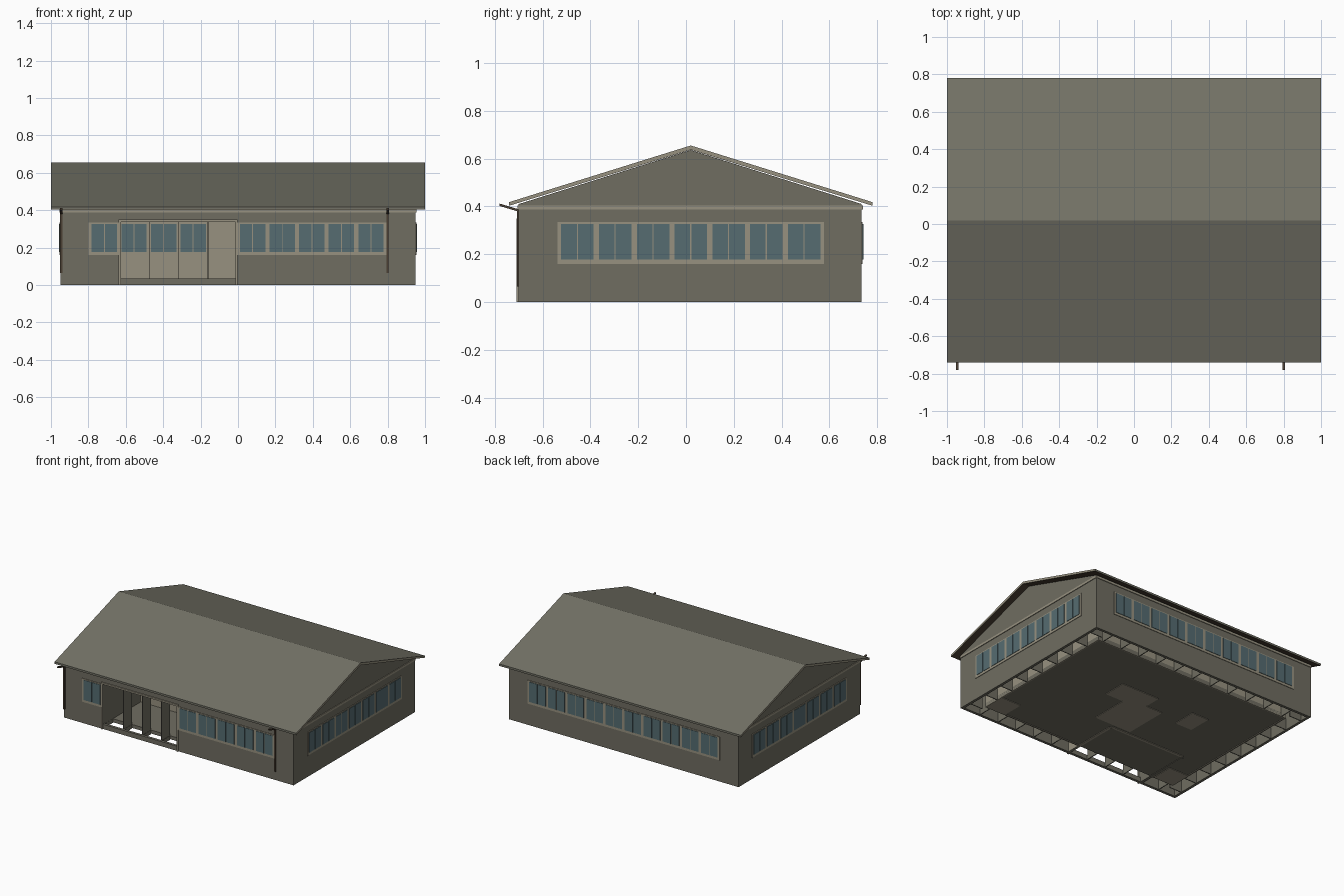
import bpy, bmesh, math
from mathutils import Vector

cube = bpy.data.objects.get("Cube")
if cube:
    bpy.data.objects.remove(cube)


def material(name, rgb):
    m = bpy.data.materials.new(name)
    m.use_nodes = True
    m.diffuse_color = (*rgb, 1)
    m.node_tree.nodes["Principled BSDF"].inputs["Base Color"].default_value = (*rgb, 1)
    return m


WALL = material("grey olive wall", (0.16, 0.153, 0.12))
ROOF = material("roof grey", (0.17, 0.167, 0.132))
CREAM = material("cream trim", (0.31, 0.285, 0.215))
GLASS = material("blue grey glass", (0.092, 0.15, 0.165))
BROWN = material("dark brown", (0.07, 0.05, 0.033))


def finish(name, bm, mats):
    bmesh.ops.recalc_face_normals(bm, faces=bm.faces[:])
    mesh = bpy.data.meshes.new(name)
    bm.to_mesh(mesh)
    bm.free()
    for m in mats:
        mesh.materials.append(m)
    obj = bpy.data.objects.new(name, mesh)
    bpy.context.collection.objects.link(obj)
    return obj


def boxes(name, spans, mat):
    """One object made of boxes, each given as (x0, x1, y0, y1, z0, z1)."""
    bm = bmesh.new()
    for x0, x1, y0, y1, z0, z1 in spans:
        verts = bmesh.ops.create_cube(bm, size=1)["verts"]
        for v in verts:
            v.co = Vector((x1 if v.co.x > 0 else x0, y1 if v.co.y > 0 else y0,
                           z1 if v.co.z > 0 else z0))
    return finish(name, bm, [mat])


def extrude_x(name, profile, x0, x1, mats):
    """Extrude a (y, z) outline along x."""
    bm = bmesh.new()
    face = bm.faces.new([bm.verts.new((x0, y, z)) for y, z in profile])
    grown = bmesh.ops.extrude_face_region(bm, geom=[face])["geom"]
    bmesh.ops.translate(bm, vec=(x1 - x0, 0, 0),
                        verts=[g for g in grown if isinstance(g, bmesh.types.BMVert)])
    return finish(name, bm, mats)


# Main dimensions
X, FRONT, BACK, T = 0.95, -0.70, 0.735, 0.02
PORCH_L, PORCH_R, PORCH_TOP, PORCH_BACK = -0.63, -0.01, 0.345, -0.25
RIDGE, EAVE, GAP = 0.02, 0.41, 0.12
PITCH = 0.158

# Outer walls
boxes("front_wall", [(-X, PORCH_L, FRONT, FRONT + T, 0, EAVE),
                     (PORCH_R, X, FRONT, FRONT + T, 0, EAVE),
                     (PORCH_L, PORCH_R, FRONT, FRONT + T, PORCH_TOP, EAVE),
                     (PORCH_L, PORCH_R, FRONT, FRONT + T, 0, 0.035)], WALL)
boxes("back_wall", [(-X, X, BACK - T, BACK, 0, EAVE)], WALL)
gable = [(FRONT, 0), (BACK, 0), (BACK, EAVE), (RIDGE, 0.636), (FRONT, EAVE)]
for side, x in (("right", -X), ("left", X - T)):
    extrude_x(side + "_gable_wall", gable, x, x + T, [WALL])

# Roof: cream verges, brown soffit
roof = extrude_x("roof", [(-0.74, 0.418), (RIDGE, 0.655), (0.78, 0.418),
                          (0.78, 0.403), (RIDGE, 0.637), (-0.74, 0.403)],
                 -1, 1, [ROOF, CREAM, BROWN])
for p in roof.data.polygons:
    if abs(p.normal.x) > 0.5:
        p.material_index = 1
    elif p.normal.z < -0.3:
        p.material_index = 2

# Trim line under the eaves
P = 0.005
boxes("eave_trim", [(-X, X, FRONT - P, FRONT, 0.388, 0.404),
                    (-X, X, BACK, BACK + P, 0.388, 0.404),
                    (-X - P, -X, FRONT, BACK, 0.388, 0.404),
                    (X, X + P, FRONT, BACK, 0.388, 0.404)], CREAM)


def window_band(name, axis, at, out, start, count):
    """Frame plate with paired panes; axis is the direction the band runs."""
    def plate(u0, u1, z0, z1, depth):
        a, b = sorted((at, at + out * depth))
        return (u0, u1, a, b, z0, z1) if axis == "x" else (a, b, u0, u1, z0, z1)
    end = start + count * PITCH
    boxes(name + "_frame", [plate(start - 0.005, end + 0.005, 0.16, 0.335, 0.004)], CREAM)
    panes = []
    for i in range(count):
        u = start + i * PITCH + 0.011
        panes += [plate(u, u + 0.065, 0.178, 0.327, 0.007),
                  plate(u + 0.07, u + 0.136, 0.178, 0.327, 0.007)]
    boxes(name + "_panes", panes, GLASS)


window_band("front_left_window", "x", FRONT, -1, 0.0, 5)
window_band("front_right_window", "x", FRONT, -1, -0.793, 1)
window_band("back_window", "x", BACK, 1, -0.79, 10)
window_band("left_window", "y", X, 1, -0.533, 7)
window_band("right_window", "y", -X, -1, -0.533, 7)

# Recessed porch: walls, ceiling, windows, door panel, posts and trim
boxes("porch_walls", [(PORCH_L, PORCH_R, PORCH_BACK, PORCH_BACK + T, 0, 0.37),
                      (PORCH_R, PORCH_R + T, FRONT + T, PORCH_BACK, 0, 0.37),
                      (PORCH_L, PORCH_R, FRONT + T, PORCH_BACK, 0.35, 0.37)], CREAM)
boxes("porch_side_wall", [(PORCH_L - T, PORCH_L, FRONT + T, PORCH_BACK, 0, 0.37)], WALL)
window_band("porch_window", "x", PORCH_BACK, -1, -0.635, 3)
boxes("porch_door", [(-0.16, PORCH_R, PORCH_BACK - 0.008, PORCH_BACK, 0.035, 0.34)], CREAM)
boxes("porch_posts", [(x - 0.002, x + 0.002, FRONT + T, FRONT + GAP, 0, PORCH_TOP)
                      for x in (-0.475, -0.317, -0.16)], WALL)
boxes("porch_trim", [(PORCH_L - 0.008, PORCH_L + 0.004, FRONT - 0.009, FRONT, 0, 0.35),
                     (PORCH_R - 0.004, PORCH_R + 0.008, FRONT - 0.009, FRONT, 0, 0.35),
                     (PORCH_L, PORCH_R, FRONT - 0.009, FRONT, 0.338, 0.35)], CREAM)

# Floor slab set in from the walls, with hatch plates below
IX, IF, IB = X - GAP, FRONT + GAP, BACK - GAP
boxes("floor_slab", [(-IX, IX, IF, IB, 0.004, 0.03)], WALL)
boxes("floor_hatches", [(-0.14, 0.165, -0.21, 0.13, 0, 0.004),
                        (0.0, 0.316, 0.08, 0.26, 0, 0.004),
                        (-0.44, -0.3, 0.08, 0.26, 0, 0.004),
                        (IX - 0.17, IX, IF, IF + 0.17, 0, 0.004),
                        (-IX, 0.17 - IX, IF, IF + 0.17, 0, 0.004)], CREAM)

# Inner lining behind the open bays
boxes("inner_lining", [(-IX, IX, IB - 0.01, IB, 0, 0.4),
                       (-IX, 0.01 - IX, IF, IB, 0, 0.4),
                       (IX - 0.01, IX, IF, IB, 0, 0.4),
                       (-IX, PORCH_L - T, IF, IF + 0.01, 0, 0.4),
                       (PORCH_R + T, IX, IF, IF + 0.01, 0, 0.4)], CREAM)

# Thin joists dividing the bays around the edge
joists = []
for i in range(-5, 6):
    x = i * PITCH
    joists.append((x - 0.003, x + 0.003, IB, BACK - T, 0, 0.15))
    top = 0.03 if PORCH_L - T < x < PORCH_R + T else 0.15
    joists.append((x - 0.003, x + 0.003, FRONT + T, IF, 0, top))
for i in range(-4, 5):
    y = RIDGE + i * PITCH
    joists += [(IX, X - T, y - 0.003, y + 0.003, 0, 0.15),
               (T - X, -IX, y - 0.003, y + 0.003, 0, 0.15)]
boxes("bay_joists", joists, WALL)

# Downpipes with slanted outlets at the eave
for side, x in (("right", -0.945), ("left", 0.8)):
    boxes(side + "_downpipe", [(x - 0.006, x + 0.006, FRONT - 0.008, FRONT + 0.002,
                                0.065, 0.388)], BROWN)
    extrude_x(side + "_pipe_outlet", [(-0.70, 0.378), (-0.70, 0.388), (-0.78, 0.412),
                                      (-0.78, 0.402)], x - 0.006, x + 0.006, [BROWN])
